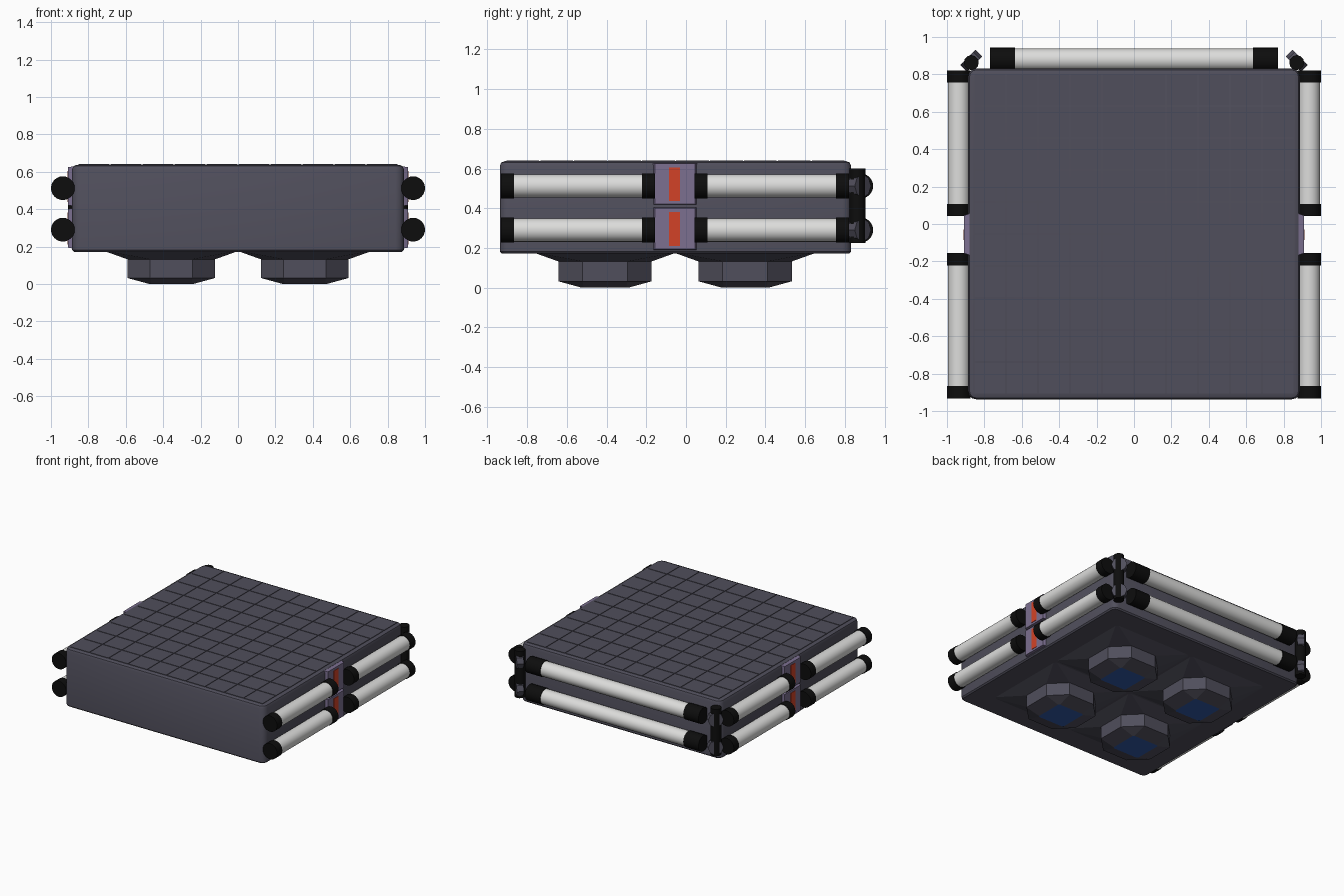
import bpy, bmesh, math
from mathutils import Matrix, Vector

if "Cube" in bpy.data.objects:
    bpy.data.objects.remove(bpy.data.objects["Cube"])


def mat(name, c):
    m = bpy.data.materials.new(name)
    m.diffuse_color = (*c, 1)
    m.use_nodes = True
    m.node_tree.nodes["Principled BSDF"].inputs["Base Color"].default_value = m.diffuse_color
    return m


GREY = mat("slate grey", (0.080, 0.077, 0.106))
WHITE = mat("tube white", (0.72, 0.72, 0.71))
BLACK = mat("cap black", (0.004, 0.004, 0.004))
PURPLE = mat("panel purple", (0.20, 0.16, 0.28))
RED = mat("signal red", (0.65, 0.055, 0.02))
BLUE = mat("pad blue", (0.03, 0.10, 0.38))


def finish(name, bm, mats, smooth=False):
    bmesh.ops.recalc_face_normals(bm, faces=bm.faces)
    me = bpy.data.meshes.new(name)
    bm.to_mesh(me)
    bm.free()
    for m in mats:
        me.materials.append(m)
    ob = bpy.data.objects.new(name, me)
    bpy.context.collection.objects.link(ob)
    if smooth:
        bpy.ops.object.select_all(action='DESELECT')
        ob.select_set(True)
        bpy.context.view_layer.objects.active = ob
        bpy.ops.object.shade_smooth_by_angle(angle=math.radians(35))
    return ob


def add_box(bm, lo, hi):
    lo, hi = Vector(lo), Vector(hi)
    s = hi - lo
    m = Matrix.Translation((lo + hi) / 2) @ Matrix.Diagonal((s.x, s.y, s.z, 1))
    bmesh.ops.create_cube(bm, size=1, matrix=m)


def rod(name, a, b, r, m, sides=24):
    a, b = Vector(a), Vector(b)
    bm = bmesh.new()
    q = (b - a).to_track_quat('Z', 'Y').to_matrix().to_4x4()
    bmesh.ops.create_cone(bm, cap_ends=True, segments=sides, radius1=r, radius2=r,
                          depth=(b - a).length, matrix=Matrix.Translation((a + b) / 2) @ q)
    return finish(name, bm, [m], True)


def capped_tube(name, a, b, cap):
    a, b = Vector(a), Vector(b)
    d = (b - a).normalized() * cap
    rod(name + "_glass", a + d * 0.9, b - d * 0.9, 0.059, WHITE)
    rod(name + "_cap_start", a, a + d, 0.0635, BLACK)
    rod(name + "_cap_end", b - d, b, 0.0635, BLACK)


# main slab with rounded edges
bm = bmesh.new()
add_box(bm, (-0.887, -0.938, 0.172), (0.887, 0.832, 0.637))
up = [e for e in bm.edges if abs(e.verts[0].co.z - e.verts[1].co.z) > 0.1]
bmesh.ops.bevel(bm, geom=up, offset=0.045, segments=3, affect='EDGES', profile=0.5)
rim = [e for e in bm.edges if all(v.co.z > 0.63 for v in e.verts)]
bmesh.ops.bevel(bm, geom=rim, offset=0.025, segments=2, affect='EDGES', profile=0.5)
low = [e for e in bm.edges if all(v.co.z < 0.18 for v in e.verts)]
bmesh.ops.bevel(bm, geom=low, offset=0.01, segments=1, affect='EDGES')
finish("body", bm, [GREY], True)

# deck tiles separated by fine grooves
bm = bmesh.new()
n, x0, y0, w, g = 10, -0.855, -0.908, 0.171, 0.003
for i in range(n):
    for j in range(n):
        x, y = x0 + i * w, y0 + j * w
        add_box(bm, (x + g, y + g, 0.63), (x + w - g, y + w - g, 0.641))
finish("deck_tiles", bm, [GREY])


# four feet: square skirt, octagonal block, tapered base with a blue pad
def ring(bm, c, a, b, z):
    pts = [(a, -b), (a, b), (b, a), (-b, a), (-a, b), (-a, -b), (-b, -a), (b, -a)]
    return [bm.verts.new((c[0] + x, c[1] + y, z)) for x, y in pts]


for sx, side in ((-1, "left"), (1, "right")):
    for sy, end in ((-1, "front"), (1, "back")):
        bm = bmesh.new()
        c = (0.357 * sx, -0.055 + 0.353 * sy)
        rings = [ring(bm, c, *p) for p in ((0.355, 0.345, 0.175), (0.235, 0.113, 0.132),
                                           (0.235, 0.113, 0.032), (0.118, 0.108, 0.0))]
        for lo, hi in zip(rings, rings[1:]):
            for i in range(8):
                k = (i + 1) % 8
                bm.faces.new((lo[i], lo[k], hi[k], hi[i]))
        bm.faces.new(rings[0])
        bm.faces.new(rings[-1]).material_index = 1
        finish(f"foot_{end}_{side}", bm, [GREY, BLUE])

# side parts
for s, side in ((-1, "left"), (1, "right")):
    for z, row in ((0.29, "lower"), (0.512, "upper")):
        # tubes along the sides
        x = 0.9365 * s
        capped_tube(f"{side}_{row}_front_tube", (x, -0.932, z), (x, -0.155, z), 0.066)
        capped_tube(f"{side}_{row}_back_tube", (x, 0.042, z), (x, 0.822, z), 0.066)

        # tapered purple panel with a red strip
        zl, zh = (0.186, 0.409) if row == "lower" else (0.413, 0.632)
        bm = bmesh.new()
        add_box(bm, (0.86, -0.173, zl), (0.908, 0.062, zh))
        for v in bm.verts:
            if v.co.x > 0.9:
                v.co.y += 0.016 if v.co.y < 0 else -0.016
                v.co.z += 0.008 if v.co.z < (zl + zh) / 2 else -0.008
        bmesh.ops.scale(bm, vec=(s, 1, 1), verts=bm.verts)
        finish(f"{side}_{row}_panel", bm, [PURPLE])
        bm = bmesh.new()
        add_box(bm, (0.904, -0.086, zl + 0.024), (0.911, -0.029, zh - 0.027))
        bmesh.ops.scale(bm, vec=(s, 1, 1), verts=bm.verts)
        finish(f"{side}_{row}_red_strip", bm, [RED])

        # angled clamp on the corner post
        d = Vector((s, 1, 0)).normalized()
        p = Vector((0.866 * s, 0.868, z))
        rod(f"{side}_{row}_clamp", p - d * 0.02, p + d * 0.032, 0.058, GREY, 8)

    # corner post
    rod(f"{side}_corner_post", (0.87 * s, 0.863, 0.225), (0.87 * s, 0.863, 0.6), 0.04, BLACK, 12)

# tubes across the back
for z, row in ((0.29, "lower"), (0.512, "upper")):
    capped_tube(f"rear_{row}_tube", (-0.77, 0.879, z), (0.77, 0.879, z), 0.135)
